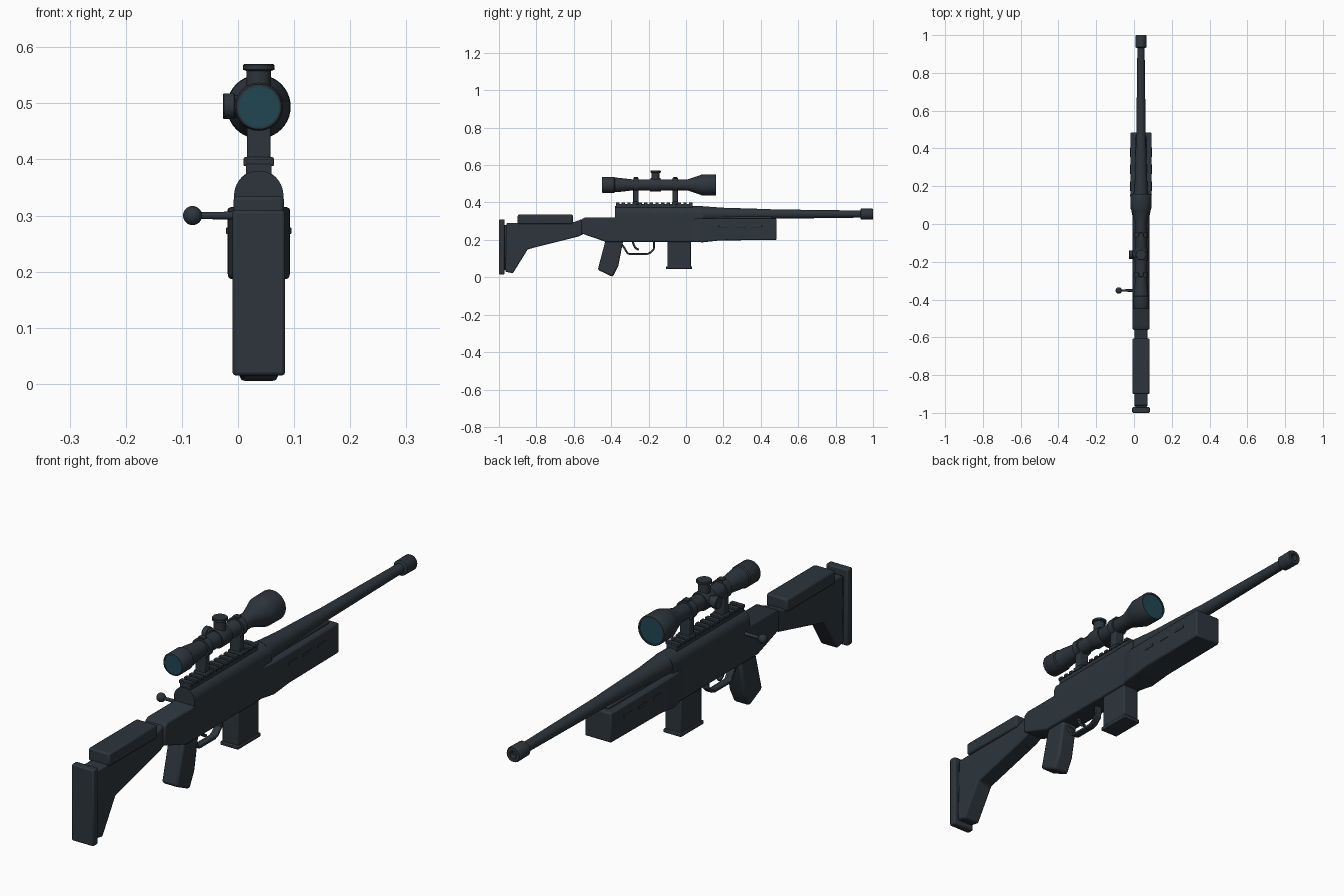
import bpy, bmesh, math
from mathutils import Vector, Matrix

cube = bpy.data.objects.get("Cube")
if cube:
    bpy.data.objects.remove(cube, do_unlink=True)

CX = 0.037    # centre line of the rifle
BORE = 0.338  # barrel height
SCOPE = 0.494 # scope height


def material(name, rgb):
    m = bpy.data.materials.new(name)
    m.use_nodes = True
    m.diffuse_color = (*rgb, 1)
    m.node_tree.nodes["Principled BSDF"].inputs["Base Color"].default_value = (*rgb, 1)
    return m


BODY = material("dark blue grey", (0.026, 0.036, 0.045))
LENS = material("teal glass", (0.015, 0.062, 0.085))


def finish(name, bm, mat=BODY, bevel=0.0):
    bmesh.ops.recalc_face_normals(bm, faces=bm.faces)
    mesh = bpy.data.meshes.new(name)
    bm.to_mesh(mesh)
    bm.free()
    mesh.materials.append(mat)
    ob = bpy.data.objects.new(name, mesh)
    bpy.context.collection.objects.link(ob)
    if bevel:
        mod = ob.modifiers.new("Bevel", "BEVEL")
        mod.width, mod.segments, mod.limit_method = bevel, 2, "ANGLE"
    bpy.ops.object.select_all(action="DESELECT")
    ob.select_set(True)
    bpy.context.view_layer.objects.active = ob
    bpy.ops.object.shade_smooth_by_angle(angle=math.radians(35))
    return ob


def side_prism(name, pts, half, bevel=0.006):
    """Side outline (y, z) extruded across the centre line."""
    bm = bmesh.new()
    f = bm.faces.new([bm.verts.new((CX - half, y, z)) for y, z in pts])
    r = bmesh.ops.extrude_face_region(bm, geom=[f])
    new = [v for v in r["geom"] if isinstance(v, bmesh.types.BMVert)]
    bmesh.ops.translate(bm, verts=new, vec=(2 * half, 0, 0))
    return finish(name, bm, BODY, bevel)


def box(name, half, y0, y1, z0, z1, bevel=0.004):
    return side_prism(name, [(y0, z0), (y1, z0), (y1, z1), (y0, z1)], half, bevel)


def lathe(name, profile, origin, axis="Y", mat=BODY, sides=32):
    """Profile of (distance along axis, radius) turned into a solid."""
    turn = {"X": Matrix.Rotation(math.pi / 2, 4, "Y"),
            "Y": Matrix.Rotation(-math.pi / 2, 4, "X"),
            "Z": Matrix.Identity(4)}[axis]
    place = Matrix.Translation(origin) @ turn
    bm = bmesh.new()
    rings = []
    for d, r in profile:
        rings.append([bm.verts.new(place @ Vector((r * math.cos(a), r * math.sin(a), d)))
                      for a in (2 * math.pi * i / sides for i in range(sides))])
    for a, b in zip(rings, rings[1:]):
        for i in range(sides):
            j = (i + 1) % sides
            bm.faces.new((a[i], a[j], b[j], b[i]))
    bm.faces.new(rings[0])
    bm.faces.new(rings[-1])
    return finish(name, bm, mat)


def strip(name, path, half, thick):
    """Flat bar following a side path (y, z)."""
    pts = [Vector(p) for p in path]
    outer, inner = [], []
    for i, p in enumerate(pts):
        t = (pts[min(i + 1, len(pts) - 1)] - pts[max(i - 1, 0)]).normalized()
        n = Vector((-t.y, t.x)) * thick / 2
        outer.append(p + n)
        inner.append(p - n)
    return side_prism(name, [tuple(p) for p in outer + inner[::-1]], half, 0.002)


# Stock
box("butt_plate", 0.047, -1.0, -0.97, 0.015, 0.31, 0.006)
box("butt_spacer", 0.03, -0.975, -0.955, 0.04, 0.28)
side_prism("stock", [(-0.96, 0.29), (-0.6, 0.295), (-0.56, 0.31), (-0.54, 0.31), (-0.54, 0.235),
                     (-0.575, 0.218), (-0.846, 0.15), (-0.925, 0.022), (-0.966, 0.03)], 0.035)
box("cheek_rest", 0.045, -0.9, -0.605, 0.285, 0.335, 0.007)

# Receiver body and rounded upper
side_prism("receiver", [(-0.56, 0.31), (-0.54, 0.32), (0.09, 0.32), (0.09, 0.19),
                        (-0.43, 0.19), (-0.56, 0.235)], 0.044)
bm = bmesh.new()
arc = [(CX + 0.044 * math.cos(math.pi * i / 20), 0.336 + 0.044 * math.sin(math.pi * i / 20))
       for i in range(21)]
outline = [(CX + 0.044, 0.3)] + arc + [(CX - 0.044, 0.3)]
cap = bm.faces.new([bm.verts.new((x, -0.38, z)) for x, z in outline])
r = bmesh.ops.extrude_face_region(bm, geom=[cap])
bmesh.ops.translate(bm, verts=[v for v in r["geom"] if isinstance(v, bmesh.types.BMVert)],
                    vec=(0, 0.47, 0))
finish("receiver_top", bm)

# Fore-end, flared from the receiver
bm = bmesh.new()
loops = []
for y, half, low, high in ((0.03, 0.043, 0.19, 0.312), (0.09, 0.055, 0.187, 0.315),
                           (0.18, 0.056, 0.197, 0.315), (0.484, 0.056, 0.2, 0.315)):
    loops.append([bm.verts.new((CX + sx * half, y, z))
                  for sx, z in ((-1, low), (1, low), (1, high), (-1, high))])
for a, b in zip(loops, loops[1:]):
    for i in range(4):
        j = (i + 1) % 4
        bm.faces.new((a[i], a[j], b[j], b[i]))
bm.faces.new(loops[0])
bm.faces.new(loops[-1])
finish("fore_end", bm, BODY, 0.006)
box("fore_end_spine", 0.03, 0.09, 0.46, 0.31, 0.325)
for i, y in enumerate((0.2, 0.29, 0.38)):
    box(f"side_slot_{i}", 0.058, y - 0.025, y + 0.025, 0.267, 0.279, 0.001)

# Barrel and muzzle
lathe("barrel", [(0.08, 0.043), (0.1, 0.041), (0.2, 0.034), (0.43, 0.027), (0.47, 0.025),
                 (0.94, 0.019)], (CX, 0, BORE))
lathe("muzzle", [(0.932, 0.022), (0.936, 0.029), (0.994, 0.03), (1.0, 0.027), (1.0, 0.014),
                 (0.98, 0.014)], (CX, 0, BORE))

# Sight rail with teeth
box("rail_base", 0.023, -0.375, 0.035, 0.37, 0.392, 0.002)
for i in range(14):
    y = -0.365 + i * 0.03
    box(f"rail_tooth_{i}", 0.027, y - 0.009, y + 0.009, 0.388, 0.401, 0.002)

# Scope body, glass, mounts and dials
lathe("scope_body", [(-0.444, 0.036), (-0.45, 0.036), (-0.45, 0.04), (-0.445, 0.043),
                     (-0.385, 0.043), (-0.38, 0.039), (-0.36, 0.038), (-0.29, 0.03),
                     (0.01, 0.03), (0.075, 0.052), (0.085, 0.056), (0.155, 0.057),
                     (0.16, 0.055), (0.16, 0.049), (0.154, 0.049)], (CX, 0, SCOPE), sides=40)
lathe("rear_lens", [(-0.448, 0.0365), (-0.442, 0.0365)], (CX, 0, SCOPE), mat=LENS)
lathe("front_lens", [(0.152, 0.0495), (0.157, 0.0495)], (CX, 0, SCOPE), mat=LENS)
for i, y in enumerate((-0.268, -0.058)):
    lathe(f"scope_ring_{i}", [(y - 0.014, 0.037), (y + 0.014, 0.037)], (CX, 0, SCOPE))
    box(f"scope_mount_{i}", 0.021, y - 0.015, y + 0.015, 0.398, 0.475, 0.003)
    box(f"mount_foot_{i}", 0.027, y - 0.018, y + 0.018, 0.39, 0.404, 0.003)
    box(f"ring_clamp_{i}", 0.012, y - 0.012, y + 0.012, SCOPE + 0.025, SCOPE + 0.041, 0.002)
DIAL_Y = -0.163
lathe("dial_hub", [(-0.03, 0.034), (-0.024, 0.036), (0.024, 0.036), (0.03, 0.034)],
      (CX, DIAL_Y, SCOPE))
lathe("top_dial", [(0, 0.022), (0.064, 0.022), (0.066, 0.028), (0.074, 0.028), (0.076, 0.026)],
      (CX, DIAL_Y, SCOPE), "Z")
lathe("side_dial", [(0, 0.02), (-0.042, 0.02), (-0.044, 0.023), (-0.062, 0.023), (-0.064, 0.021)],
      (CX, DIAL_Y, SCOPE + 0.001), "X")

# Bolt handle
lathe("bolt_handle", [(-0.12, 0.006), (-0.05, 0.007), (-0.03, 0.009)], (CX, -0.352, 0.3), "X", sides=16)
bm = bmesh.new()
bmesh.ops.create_uvsphere(bm, u_segments=24, v_segments=14, radius=0.017,
                          matrix=Matrix.Translation((-0.081, -0.352, 0.3)))
finish("bolt_knob", bm)

# Grip, trigger and magazine
side_prism("grip", [(-0.43, 0.2), (-0.335, 0.2), (-0.362, 0.06), (-0.392, 0.002),
                    (-0.472, 0.04)], 0.034, 0.009)
strip("trigger_guard", [(-0.35, 0.185), (-0.335, 0.165), (-0.312, 0.128), (-0.3, 0.124),
                        (-0.21, 0.124), (-0.195, 0.129), (-0.172, 0.15), (-0.17, 0.195)], 0.014, 0.01)
strip("trigger", [(-0.285, 0.195), (-0.28, 0.175), (-0.27, 0.157), (-0.252, 0.146)], 0.007, 0.011)
box("magazine", 0.034, -0.1, 0.026, 0.055, 0.2)
box("magazine_base", 0.038, -0.107, 0.032, 0.045, 0.059, 0.003)
